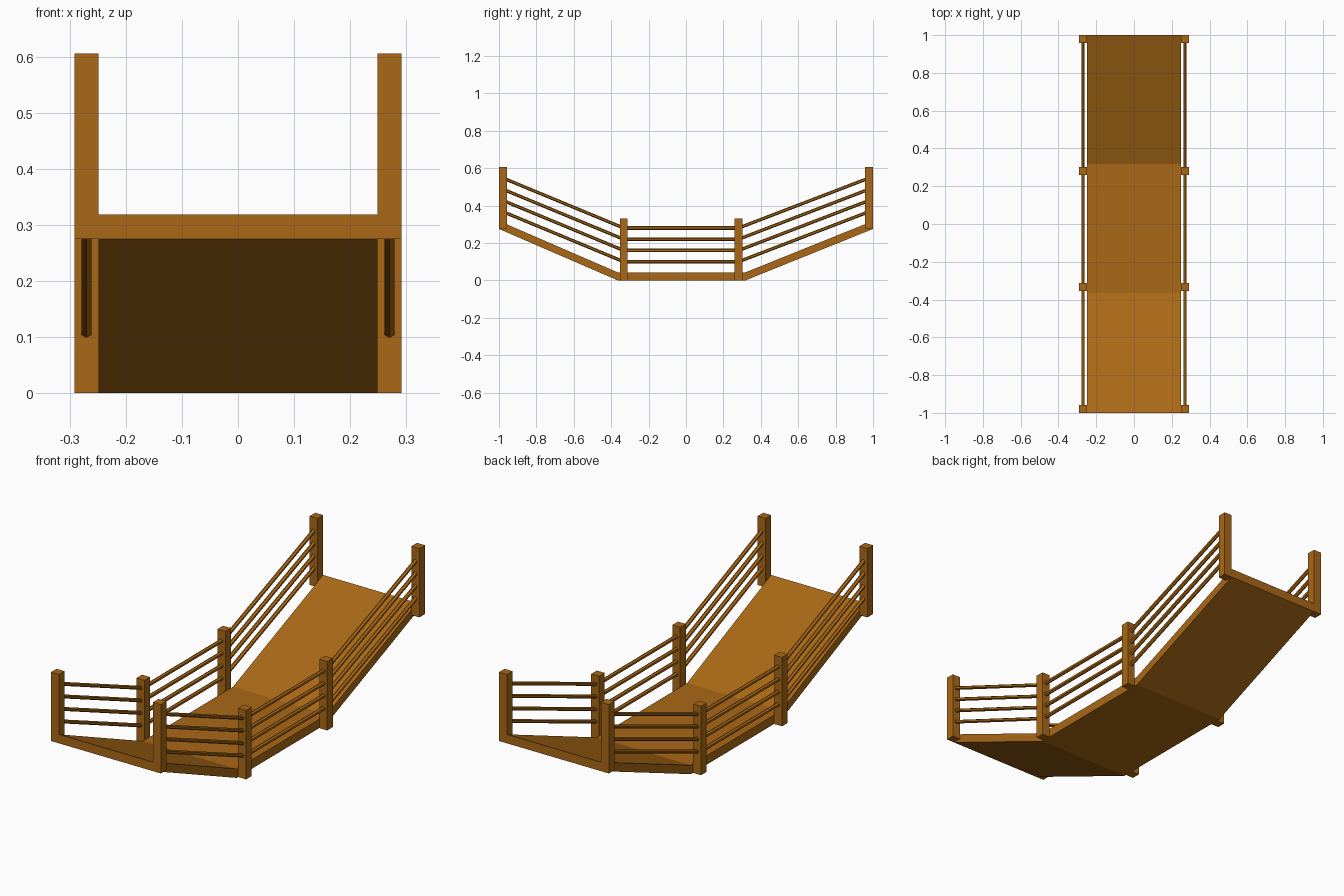
import bpy, bmesh
from mathutils import Vector

if "Cube" in bpy.data.objects:
    bpy.data.objects.remove(bpy.data.objects["Cube"])

wood = bpy.data.materials.new("wood")
wood.diffuse_color = (0.40, 0.14, 0.008, 1)
wood.use_nodes = True
wood.node_tree.nodes["Principled BSDF"].inputs["Base Color"].default_value = wood.diffuse_color


def finish(name, bm):
    bmesh.ops.recalc_face_normals(bm, faces=bm.faces)
    mesh = bpy.data.meshes.new(name)
    bm.to_mesh(mesh)
    bm.free()
    mesh.materials.append(wood)
    obj = bpy.data.objects.new(name, mesh)
    bpy.context.collection.objects.link(obj)
    return obj


def mirror_x(obj):
    obj.modifiers.new("mirror", 'MIRROR').use_mirror_merge = False


# Deck: bent side profile extruded across the width
THICK, HALF_W = 0.043, 0.249
bottom = [(-1, 0.275), (-0.365, 0), (0.318, 0), (1, 0.275)]
profile = bottom + [(y, z + THICK) for y, z in reversed(bottom)]
bm = bmesh.new()
a = [bm.verts.new((-HALF_W, y, z)) for y, z in profile]
b = [bm.verts.new((HALF_W, y, z)) for y, z in profile]
n = len(bottom)
for i in range(2 * n):
    j = (i + 1) % (2 * n)
    bm.faces.new((a[i], a[j], b[j], b[i]))
for side in (a, b):
    for i in range(n - 1):
        bm.faces.new((side[i], side[i + 1], side[2 * n - 2 - i], side[2 * n - 1 - i]))
finish("deck", bm)

# Posts: square uprights along each edge
POST, POST_H, POST_X = 0.042, 0.33, 0.27
posts = [(-0.979, 0.275), (-0.333, 0), (0.281, 0), (0.979, 0.275)]
for i, (y, z) in enumerate(posts):
    bm = bmesh.new()
    bmesh.ops.create_cube(bm, size=1)
    bmesh.ops.scale(bm, vec=(POST, POST, POST_H), verts=bm.verts)
    bmesh.ops.translate(bm, vec=(POST_X, y, z + POST_H / 2), verts=bm.verts)
    mirror_x(finish(f"post_{i + 1}", bm))

# Rails: four thin six-sided bars between neighbouring posts
ring = [(0, -0.0095), (0.0085, -0.0048), (0.0085, 0.0048),
        (0, 0.0095), (-0.0085, 0.0048), (-0.0085, -0.0048)]
for i in range(3):
    bm = bmesh.new()
    for height in (0.100, 0.160, 0.220, 0.280):
        ends = [[bm.verts.new(Vector((POST_X + dx, y, z * 0.973 + height + dz)))
                 for dx, dz in ring] for y, z in posts[i:i + 2]]
        for k in range(6):
            m = (k + 1) % 6
            bm.faces.new((ends[0][k], ends[0][m], ends[1][m], ends[1][k]))
        for end in ends:
            bm.faces.new(end)
    mirror_x(finish(f"rails_{i + 1}", bm))
